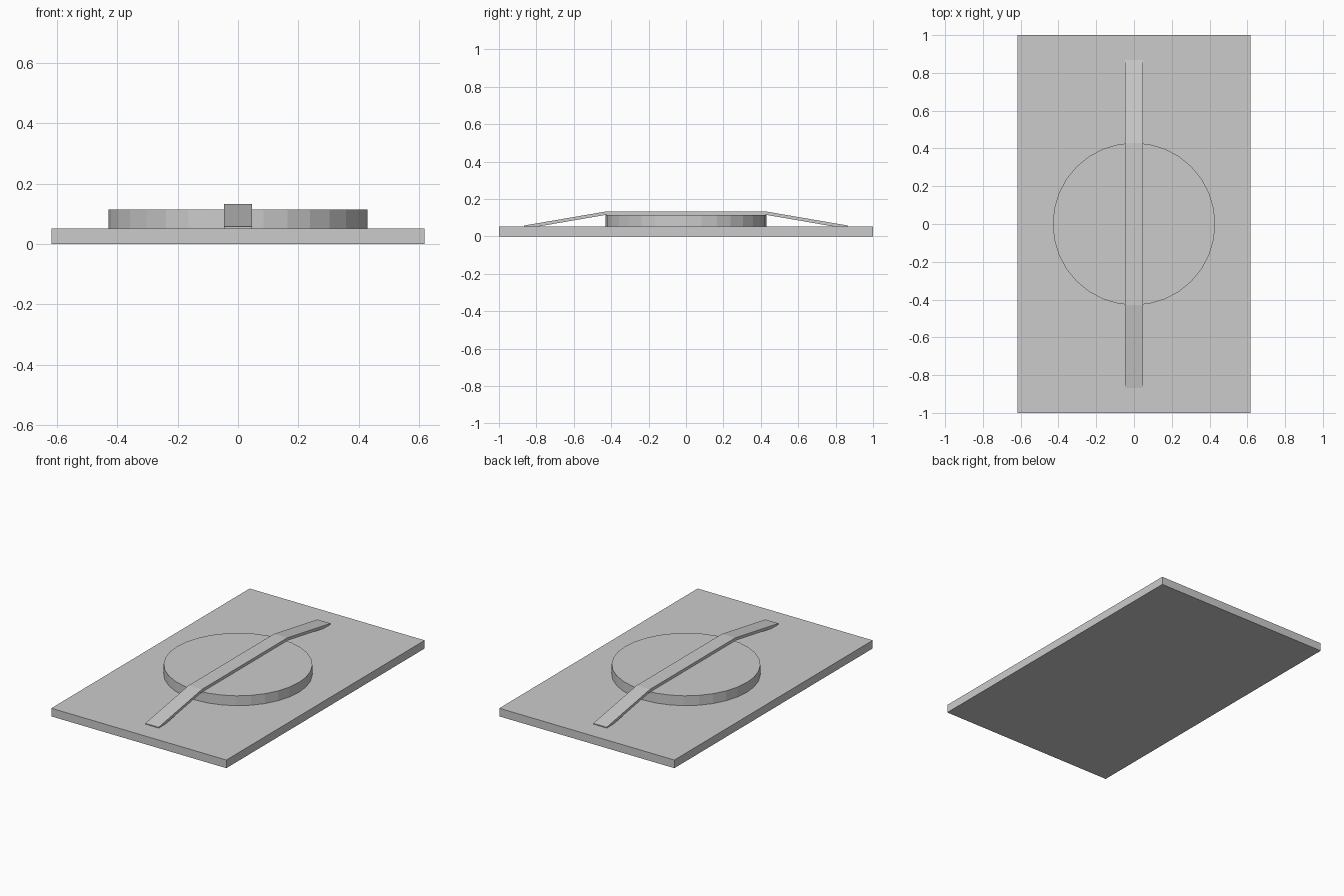
import bpy
import bmesh

if "Cube" in bpy.data.objects:
    bpy.data.objects.remove(bpy.data.objects["Cube"])


def extruded_strip(name, profile, half_width):
    """Extrude a closed (y, z) profile along x."""
    bm = bmesh.new()
    face = bm.faces.new([bm.verts.new((-half_width, y, z)) for y, z in profile])
    moved = bmesh.ops.extrude_face_region(bm, geom=[face])["geom"]
    verts = [v for v in moved if isinstance(v, bmesh.types.BMVert)]
    bmesh.ops.translate(bm, verts=verts, vec=(2 * half_width, 0, 0))
    bmesh.ops.recalc_face_normals(bm, faces=bm.faces)
    mesh = bpy.data.meshes.new(name)
    bm.to_mesh(mesh)
    bm.free()
    obj = bpy.data.objects.new(name, mesh)
    bpy.context.collection.objects.link(obj)
    return obj


PLATE_TOP = 0.052
DISC_TOP = 0.115

# Base plate
bpy.ops.mesh.primitive_cube_add(size=1, location=(0, 0, PLATE_TOP / 2))
plate = bpy.context.object
plate.name = "base_plate"
plate.scale = (1.236, 2, PLATE_TOP)

# Raised disc
bpy.ops.mesh.primitive_cylinder_add(
    vertices=32, radius=0.43, depth=DISC_TOP - PLATE_TOP,
    location=(0, 0, (DISC_TOP + PLATE_TOP) / 2))
bpy.context.object.name = "raised_disc"

# Strap over the disc, sloping down into the plate at both ends
top = [(-0.867, 0.058), (-0.43, 0.133), (0.43, 0.133), (0.867, 0.058)]
bottom = [(y, z - 0.018) for y, z in reversed(top)]
extruded_strip("strap", top + bottom, 0.047)
